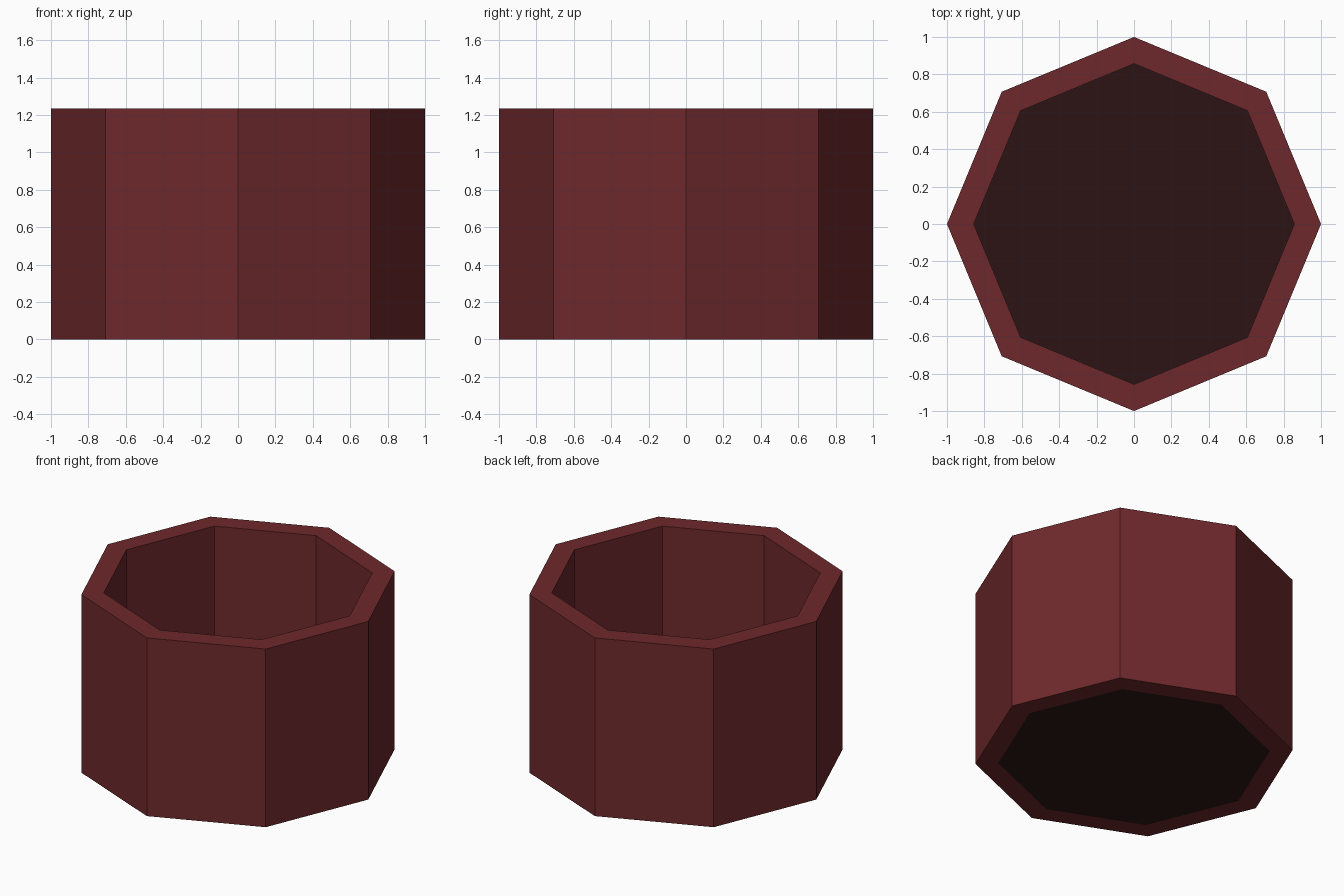
import bpy, bmesh
from math import cos, sin, tau

if "Cube" in bpy.data.objects:
    bpy.data.objects.remove(bpy.data.objects["Cube"])

SIDES = 8
R_OUT, R_IN, HEIGHT = 1.0, 0.857, 1.236


def material(name, color):
    mat = bpy.data.materials.new(name)
    mat.diffuse_color = (*color, 1)
    mat.use_nodes = True
    mat.node_tree.nodes["Principled BSDF"].inputs["Base Color"].default_value = mat.diffuse_color
    return mat


def ring(bm, radius, z):
    return [bm.verts.new((radius * cos(tau * i / SIDES), radius * sin(tau * i / SIDES), z))
            for i in range(SIDES)]


def finish(bm, name, mat):
    mesh = bpy.data.meshes.new(name)
    bm.to_mesh(mesh)
    bm.free()
    mesh.materials.append(mat)
    obj = bpy.data.objects.new(name, mesh)
    bpy.context.collection.objects.link(obj)
    return obj


# Octagonal wall: sweep a rectangular profile round the axis
bm = bmesh.new()
profile = [(R_OUT, 0), (R_OUT, HEIGHT), (R_IN, HEIGHT), (R_IN, 0)]
rings = [ring(bm, r, z) for r, z in profile]
for k, a in enumerate(rings):
    b = rings[(k + 1) % len(rings)]
    for i in range(SIDES):
        j = (i + 1) % SIDES
        bm.faces.new((a[i], a[j], b[j], b[i]))
bmesh.ops.recalc_face_normals(bm, faces=bm.faces)
finish(bm, "pot_wall", material("dark_red", (0.156, 0.022, 0.025)))

# Thin dark floor, flush with the underside
bm = bmesh.new()
bm.faces.new(ring(bm, R_IN, 0))
finish(bm, "pot_floor", material("dark_floor", (0.027, 0.007, 0.0075)))
